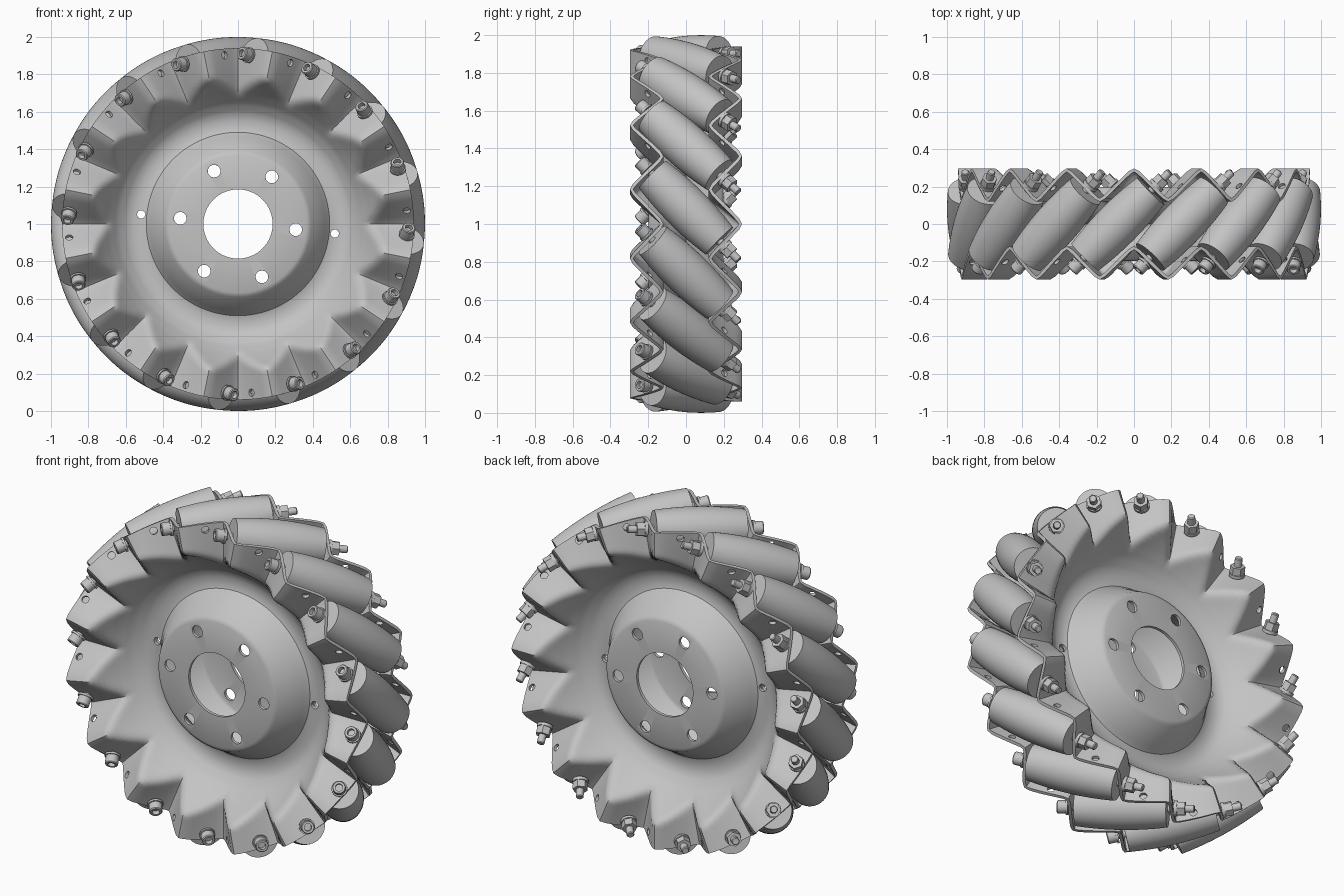
import bpy, bmesh, math
from mathutils import Matrix, Vector

cube = bpy.data.objects.get("Cube")
if cube:
    bpy.data.objects.remove(cube, do_unlink=True)

COUNT = 16                      # rollers
PITCH = 2 * math.pi / COUNT
PHASE = PITCH / 4               # angle of the first roller
AXIS_R = 0.88                   # distance of roller axes from the wheel centre
CENTRE = Vector((0, 0, 1))
Y = Vector((0, 1, 0))

grey = bpy.data.materials.new("steel_grey")
grey.use_nodes = True
grey.diffuse_color = (0.55, 0.55, 0.55, 1)
grey.node_tree.nodes["Principled BSDF"].inputs["Base Color"].default_value = (0.55, 0.55, 0.55, 1)


def add_object(name, mesh, matrix=Matrix()):
    obj = bpy.data.objects.new(name, mesh)
    obj.matrix_world = matrix
    bpy.context.collection.objects.link(obj)
    return obj


def finish(bm, name):
    bmesh.ops.recalc_face_normals(bm, faces=bm.faces)
    mesh = bpy.data.meshes.new(name)
    bm.to_mesh(mesh)
    bm.free()
    mesh.materials.append(grey)
    return mesh


def lathe(name, profile, steps=32):
    """Spin a closed (radius, height) profile about z."""
    bm = bmesh.new()
    verts = [bm.verts.new((r, 0, h)) for r, h in profile]
    edges = [bm.edges.new(pair) for pair in zip(verts, verts[1:])]
    bmesh.ops.spin(bm, geom=verts + edges, cent=(0, 0, 0), axis=(0, 0, 1),
                   angle=2 * math.pi, steps=steps)
    bmesh.ops.remove_doubles(bm, verts=bm.verts, dist=1e-5)
    return finish(bm, name)


def radial(angle):
    return Vector((math.cos(angle), 0, math.sin(angle)))


def tangent(angle):
    return Vector((-math.sin(angle), 0, math.cos(angle)))


def along(origin, z_axis, x_axis):
    """Frame at origin with the given z and x axes."""
    y_axis = z_axis.cross(x_axis)
    m = Matrix((x_axis, y_axis, z_axis)).transposed().to_4x4()
    return Matrix.Translation(origin) @ m


# Pressed side plate: boss, dish and corrugated rim
DISH = [(0.185, 0.19), (0.365, 0.19), (0.385, 0.18), (0.46, 0.05), (0.485, 0.018),
        (0.51, 0.01), (0.56, 0.01), (0.60, 0.025), (0.65, 0.065), (0.70, 0.13),
        (0.75, 0.21), (0.80, 0.31), (0.94, 0.65)]


def dish_depth(r):
    for (r0, d0), (r1, d1) in zip(DISH, DISH[1:]):
        if r <= r1 + 1e-6:
            return d0 + (d1 - d0) * (r - r0) / (r1 - r0)


def rim_depth(angle):
    k = 0.975
    wave = math.asin(k * math.cos((angle - PITCH / 2) * COUNT)) / math.asin(k)
    return 0.208 + 0.08 * wave


def soft_min(a, b, k=0.04):
    h = max(k - abs(a - b), 0) / k
    return min(a, b) - h * h * k / 4


def plate_mesh():
    radii = [r for r, _ in DISH[:7]] + [0.58 + 0.015 * i for i in range(25)]
    bm = bmesh.new()
    rings = []
    steps = COUNT * 16
    for r in radii:
        ring = []
        for i in range(steps):
            a = 2 * math.pi * i / steps
            depth = dish_depth(r)
            if r > 0.57:
                depth = soft_min(depth, rim_depth(a))
            ring.append(bm.verts.new(radial(a) * r - Y * depth))
        rings.append(ring)
    for inner, outer in zip(rings, rings[1:]):
        for i in range(steps):
            j = (i + 1) % steps
            bm.faces.new((inner[i], inner[j], outer[j], outer[i]))
    return finish(bm, "side_plate")


def hole_cutter():
    """All drilled holes of one plate as a single mesh."""
    bm = bmesh.new()

    def drill(point, direction, radius, length):
        m = Matrix.Translation(point) @ direction.to_track_quat('Z', 'Y').to_matrix().to_4x4()
        bmesh.ops.create_cone(bm, cap_ends=True, segments=20, radius1=radius,
                              radius2=radius, depth=length, matrix=m)

    for i in range(6):
        drill(radial(-PHASE + i * math.pi / 3) * 0.31 - Y * 0.19, Y, 0.034, 0.12)
    for i in range(2):
        drill(radial(-PHASE + i * math.pi) * 0.52 - Y * 0.01, Y, 0.022, 0.12)
    for i in range(COUNT):
        a = PHASE + i * PITCH - 0.015
        drill(radial(a) * 0.905 - Y * 0.2, (tangent(a) + Y).normalized(), 0.02, 0.1)
    return finish(bm, "hole_cutter")


front = add_object("front_plate", plate_mesh())
cutter = add_object("hole_cutter", hole_cutter())
cutter.hide_render = True
thick = front.modifiers.new("thickness", 'SOLIDIFY')
thick.thickness = 0.018
thick.offset = 0
holes = front.modifiers.new("holes", 'BOOLEAN')
holes.operation = 'DIFFERENCE'
holes.solver = 'EXACT'
holes.object = cutter
bpy.context.view_layer.update()
graph = bpy.context.evaluated_depsgraph_get()
pressed = bpy.data.meshes.new_from_object(front.evaluated_get(graph))
front.modifiers.clear()
front.data = pressed
bpy.data.objects.remove(cutter, do_unlink=True)

# The rear plate is the same pressing turned half a revolution
lift = Matrix.Translation(CENTRE)
front.matrix_world = lift
rear = add_object("rear_plate", pressed,
                  lift @ Matrix.Rotation(math.pi, 4, radial(-PHASE)))

# Barrel roller whose curve completes the wheel's round outline
HALF = 0.25
barrel = [(0, -HALF)]
for i in range(13):
    s = HALF * (i / 6 - 1)
    barrel.append((1 - math.sqrt(AXIS_R ** 2 + s * s / 2), s))
barrel.append((0, HALF))

SEAT = 0.29                     # where the bolt meets the outer plate face
parts = {
    "roller": lathe("roller", barrel, 48),
    "bolt_shaft": lathe("bolt_shaft", [(0, -SEAT - 0.01), (0.021, -SEAT - 0.01),
                                       (0.021, 0.39), (0.017, 0.395), (0, 0.395)], 20),
    "bolt_head": lathe("bolt_head", [(0, -SEAT), (0.043, -SEAT), (0.043, -0.302),
                                     (0.036, -0.302), (0.036, -0.345), (0.032, -0.35),
                                     (0.02, -0.35), (0.02, -0.325), (0, -0.325)], 24),
    "washer": lathe("washer", [(0, SEAT - 0.005), (0.043, SEAT - 0.005),
                               (0.043, 0.302), (0, 0.302)], 24),
    "nut": lathe("nut", [(0, 0.302), (0.041, 0.302), (0.041, 0.345), (0, 0.345)], 6),
}

for i in range(COUNT):
    a = PHASE + i * PITCH
    frame = along(CENTRE + radial(a) * AXIS_R, (Y - tangent(a)).normalized(), radial(a))
    for name, mesh in parts.items():
        add_object(f"{name}_{i + 1}", mesh, frame)

# Smooth shading with crisp edges
bpy.ops.object.select_all(action='DESELECT')
seen = set()
for obj in bpy.context.collection.objects:
    if obj.type == 'MESH' and obj.data.name not in seen:
        seen.add(obj.data.name)
        obj.select_set(True)
        bpy.context.view_layer.objects.active = obj
bpy.ops.object.shade_smooth_by_angle(angle=math.radians(35))
